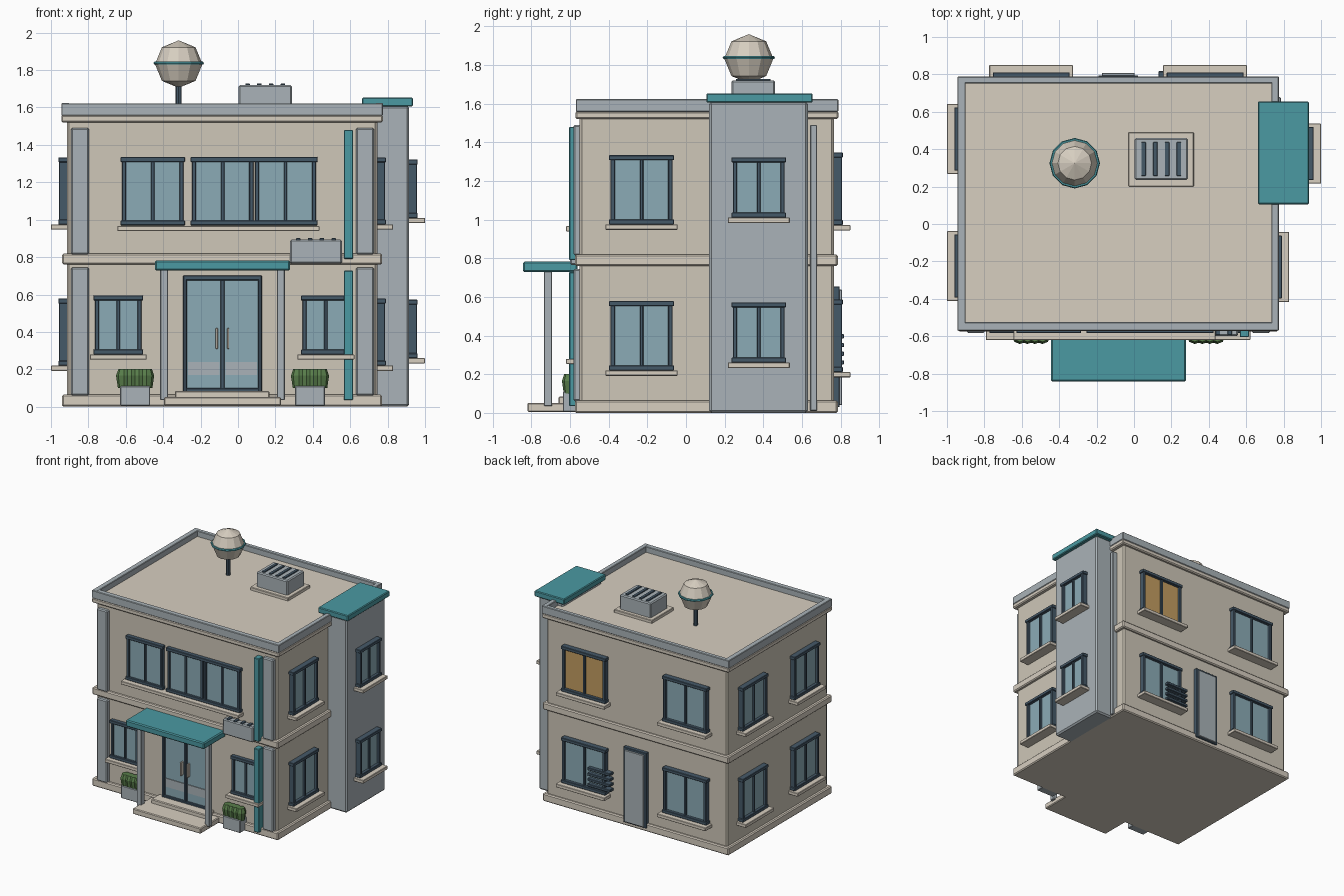
import bpy, math

if "Cube" in bpy.data.objects:
    bpy.data.objects.remove(bpy.data.objects["Cube"])

# ---------- materials ----------
def mat(name, r, g, b):
    m = bpy.data.materials.new(name)
    m.diffuse_color = (r, g, b, 1)
    m.use_nodes = True
    m.node_tree.nodes["Principled BSDF"].inputs["Base Color"].default_value = m.diffuse_color
    return m

WALL = mat("wall_beige", 0.62, 0.57, 0.48)
TRIM = mat("trim_cream", 0.68, 0.62, 0.53)
GREY = mat("blue_grey", 0.40, 0.45, 0.48)
DARK = mat("dark_frame", 0.06, 0.10, 0.14)
GLASS = mat("glass", 0.26, 0.41, 0.47)
AMBER = mat("lit_glass", 0.55, 0.34, 0.12)
TEAL = mat("teal", 0.07, 0.32, 0.36)
GREEN = mat("leaf_green", 0.10, 0.21, 0.07)

# ---------- helpers ----------
def finish(name, m, bevel=0):
    o = bpy.context.object
    o.name = name
    o.data.materials.append(m)
    if bevel:
        b = o.modifiers.new("bevel", 'BEVEL')
        b.width = bevel
        b.segments = 1
    return o

def box(name, x0, x1, y0, y1, z0, z1, m, bevel=0.004):
    bpy.ops.mesh.primitive_cube_add(size=1, location=((x0 + x1) / 2, (y0 + y1) / 2, (z0 + z1) / 2))
    o = bpy.context.object
    o.scale = (abs(x1 - x0), abs(y1 - y0), z1 - z0)
    bpy.ops.object.transform_apply(location=False, rotation=False, scale=True)
    return finish(name, m, bevel)

# wall planes: (axis the wall faces, plane position, outward sign)
SIDES = {"front": ('y', -0.55, -1), "back": ('y', 0.765, 1), "left": ('x', -0.915, -1),
         "right": ('x', 0.745, 1), "tower": ('x', 0.915, 1)}

def wall_box(side, name, u0, u1, d0, d1, z0, z1, m, bevel=0.003):
    axis, p, s = SIDES[side]
    a, b = sorted((p + s * d0, p + s * d1))
    if axis == 'y':
        return box(f"{side}_{name}", u0, u1, a, b, z0, z1, m, bevel)
    return box(f"{side}_{name}", a, b, u0, u1, z0, z1, m, bevel)

def sill(side, u0, u1, z, depth):
    wall_box(side, "window_sill", u0, u1, -0.01, depth, z - 0.028, z, TRIM)

def window(side, u0, u1, z0, z1, depth=0.042, with_sill=True, sill_depth=0.085, glass=GLASS):
    w, mid = 0.022, (u0 + u1) / 2
    wall_box(side, "window_glass", u0 + 0.01, u1 - 0.01, -0.01, depth * 0.5, z0 + 0.01, z1 - 0.01, glass, 0)
    for c in (u0 + w / 2, u1 - w / 2):
        wall_box(side, "window_jamb", c - w / 2, c + w / 2, -0.01, depth, z0, z1, DARK)
    wall_box(side, "window_mullion", mid - 0.009, mid + 0.009, -0.01, depth * 0.85, z0, z1, DARK)
    for z in (z0, z1 - 0.026):
        wall_box(side, "window_rail", u0 - 0.008, u1 + 0.008, -0.01, depth + 0.004, z, z + 0.026, DARK)
    if with_sill:
        sill(side, u0 - 0.027, u1 + 0.027, z0, sill_depth)

# ---------- main block ----------
box("ground_floor_walls", -0.915, 0.745, -0.55, 0.765, 0.03, 0.79, WALL, 0.012)
box("upper_floor_walls", -0.915, 0.745, -0.55, 0.765, 0.79, 1.55, WALL, 0.012)
box("plinth", -0.94, 0.77, -0.575, 0.785, 0, 0.065, TRIM, 0.008)
box("floor_band", -0.94, 0.77, -0.575, 0.785, 0.76, 0.82, TRIM, 0.008)
box("cornice", -0.945, 0.775, -0.572, 0.788, 1.52, 1.56, TRIM, 0.008)
box("roof_deck", -0.92, 0.75, -0.55, 0.77, 1.54, 1.575, TRIM, 0)
for x0, x1 in ((-0.945, -0.90), (0.735, 0.775)):
    box("parapet_side", x0, x1, -0.57, 0.788, 1.557, 1.623, GREY)
for y0, y1 in ((-0.57, -0.525), (0.752, 0.788)):
    box("parapet_end", -0.93, 0.765, y0, y1, 1.557, 1.622, GREY)

# front pilasters and teal accent fins
for z0, z1 in ((0.06, 0.745), (0.815, 1.49)):
    for x in (-0.845, 0.679):
        box("pilaster", x - 0.049, x + 0.049, -0.582, -0.54, z0, z1, GREY, 0.008)
for z0, z1 in ((0.035, 0.728), (0.79, 1.48)):
    box("teal_fin", 0.566, 0.615, -0.605, -0.54, z0, z1, TEAL)

# ---------- stair tower ----------
box("stair_tower", 0.69, 0.915, 0.12, 0.63, 0, 1.61, GREY, 0.012)
box("tower_cap", 0.662, 0.936, 0.105, 0.655, 1.605, 1.653, TEAL, 0.006)
box("downpipe", 0.73, 0.785, 0.642, 0.678, 0.01, 1.49, GREY)

# ---------- windows ----------
for u0 in (-0.62, -0.246, 0.09):
    window("front", u0, u0 + 0.328, 0.97, 1.335, 0.03, False)
sill("front", -0.645, 0.435, 0.967, 0.07)
for u0 in (-0.765, 0.345):
    window("front", u0, u0 + 0.25, 0.28, 0.595, 0.03, True, 0.07)
for z0 in (0.22, 0.975):
    window("right", -0.39, -0.07, z0, z0 + 0.358)
    for c in (-0.225, 0.455):
        window("left", c - 0.16, c + 0.16, z0, z0 + 0.358)
for z0 in (0.26, 1.01):
    window("tower", 0.243, 0.51, z0, z0 + 0.312)
for z0 in (0.212, 0.972):
    for c in (-0.55, 0.38):
        lit = c > 0 and z0 > 0.5
        window("back", c - 0.197, c + 0.197, z0, z0 + 0.375, glass=AMBER if lit else GLASS)

# ---------- back door and louvre ----------
wall_box("back", "door_frame", -0.19, 0.022, -0.01, 0.03, 0.03, 0.655, DARK)
wall_box("back", "door_panel", -0.172, 0.004, 0, 0.042, 0.04, 0.637, GREY)
for i in range(4):
    wall_box("back", "louvre_slat", 0.13, 0.335, 0, 0.052, 0.25 + i * 0.045, 0.272 + i * 0.045, DARK)

# ---------- entrance ----------
cx = -0.083
box("door_glass", cx - 0.20, cx + 0.20, -0.562, -0.54, 0.08, 0.69, GLASS, 0)
for s in (-1, 1):
    a, b = sorted((cx + s * 0.19, cx + s * 0.211))
    box("door_jamb", a, b, -0.582, -0.54, 0.075, 0.70, DARK)
    h = cx + s * 0.03
    box("door_handle", h - 0.006, h + 0.006, -0.592, -0.56, 0.31, 0.42, TRIM, 0.002)
    k = cx + s * 0.1
    box("door_kick_plate", k - 0.085, k + 0.085, -0.568, -0.55, 0.17, 0.24, GREY, 0)
    p = cx + s * 0.312
    box("canopy_post", p - 0.021, p + 0.021, -0.735, -0.692, 0.035, 0.74, GREY)
box("door_center_post", cx - 0.011, cx + 0.011, -0.578, -0.54, 0.08, 0.69, DARK)
box("door_head", cx - 0.211, cx + 0.211, -0.583, -0.54, 0.676, 0.702, DARK)
box("door_threshold", cx - 0.211, cx + 0.211, -0.58, -0.54, 0.075, 0.1, DARK)
box("canopy", -0.444, 0.278, -0.843, -0.56, 0.728, 0.782, TEAL, 0.008)
box("lower_step", -0.395, 0.23, -0.82, -0.55, 0.005, 0.052, TRIM, 0.006)
box("upper_step", -0.337, 0.168, -0.66, -0.55, 0.045, 0.085, TRIM, 0.006)

# planters with clipped shrubs
for px in (-0.55, 0.385):
    box("planter", px - 0.08, px + 0.08, -0.637, -0.55, 0.005, 0.11, GREY)
    for i in range(4):
        bpy.ops.mesh.primitive_cone_add(vertices=8, radius1=0.042, radius2=0.03, depth=0.035,
                                        location=(px - 0.06 + i * 0.04, -0.6, 0.183))
        finish("shrub_top", GREEN)
        bpy.ops.mesh.primitive_cone_add(vertices=8, radius1=0.032, radius2=0.042, depth=0.066,
                                        location=(px - 0.06 + i * 0.04, -0.6, 0.133))
        finish("shrub_body", GREEN)

# ---------- vent units ----------
def vent_unit(name, x0, x1, y0, y1, z0, z1):
    box(name, x0, x1, y0, y1, z0, z1, GREY, 0.008)
    m = (y1 - y0) * 0.1
    for i in range(4):
        c = (x0 + x1) / 2 + (i - 1.5) * 0.063
        box(name + "_slat", c - 0.012, c + 0.012, y0 + m, y1 - m, z1 - 0.01, z1 + 0.008, DARK, 0.002)

vent_unit("wall_vent_unit", 0.278, 0.556, -0.60, -0.54, 0.765, 0.893)
box("roof_unit_pad", -0.03, 0.32, 0.20, 0.49, 1.565, 1.60, TRIM)
vent_unit("roof_vent_unit", 0.003, 0.288, 0.235, 0.46, 1.59, 1.72)

# ---------- rooftop tank ----------
tx, ty = -0.317, 0.325
bpy.ops.mesh.primitive_cylinder_add(vertices=8, radius=0.016, depth=0.17, location=(tx, ty, 1.65))
finish("tank_pole", DARK)
bpy.ops.mesh.primitive_uv_sphere_add(segments=12, ring_count=4, radius=0.127, location=(tx, ty, 1.832))
finish("tank", TRIM)
bpy.ops.mesh.primitive_torus_add(major_segments=12, minor_segments=6, major_radius=0.126,
                                 minor_radius=0.009, location=(tx, ty, 1.837))
finish("tank_ring", TEAL)
